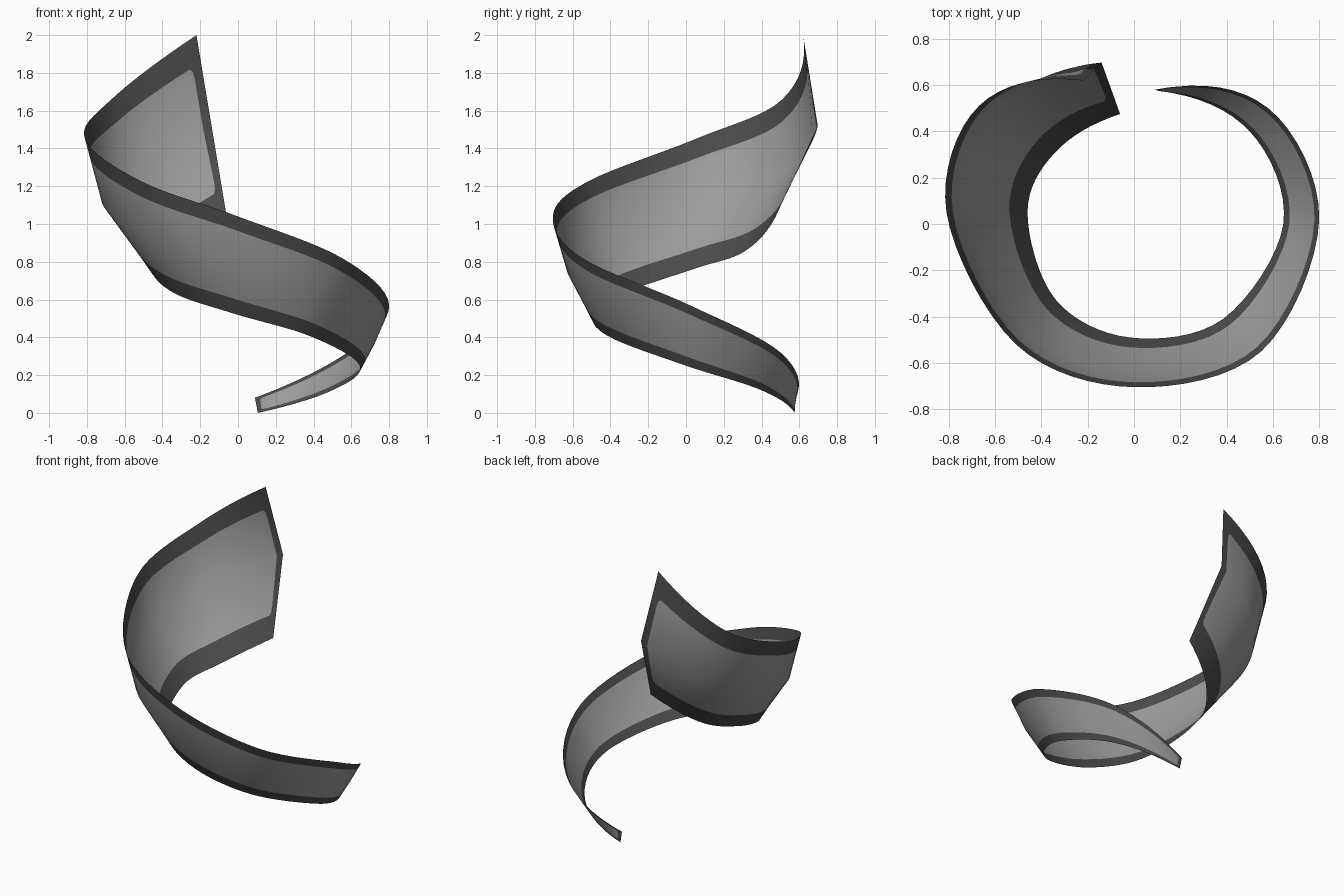
import bpy
from mathutils import Vector

cube = bpy.data.objects.get("Cube")
if cube:
    bpy.data.objects.remove(cube, do_unlink=True)


def make_material(name, value):
    mat = bpy.data.materials.new(name)
    color = (value, value, value, 1)
    mat.use_nodes = True
    mat.diffuse_color = color
    mat.node_tree.nodes["Principled BSDF"].inputs["Base Color"].default_value = color
    return mat


# The two edges of the ribbon, from its narrow foot to its wide top
UPPER_EDGE = [(.09, .58, .08), (.58, .5, .32), (.8, .02, .57), (.55, -.55, .82),
              (0, -.705, 1.04), (-.51, -.52, 1.225), (-.81, .05, 1.45),
              (-.67, .51, 1.66), (-.22, .62, 2)]
LOWER_EDGE = [(.105, .575, 0), (.5, .4, .12), (.645, 0, .25), (.385, -.41, .405),
              (-.02, -.49, .525), (-.34, -.325, .635), (-.46, .05, .765),
              (-.34, .31, .855), (-.06, .475, 1.04)]
BOW = .15        # outward bend of the middle at the top end
BORDER = .15     # share of the width taken by each dark border
SEGMENTS = 64


def smooth_path(keys):
    """Return a function giving the point at u (0 to 1) on a curve through the keys."""
    p = [Vector(k) for k in keys]
    first = 3 * p[0] - 3 * p[1] + p[2]
    last = 3 * p[-1] - 3 * p[-2] + p[-3]
    p = [first] + p + [last]
    spans = len(keys) - 1

    def at(u):
        i = min(int(u * spans), spans - 1)
        t = u * spans - i
        a, b, c, d = p[i:i + 4]
        return b + .5 * t * (c - a + t * (2 * a - 5 * b + 4 * c - d
                                          + t * (3 * (b - c) + d - a)))
    return at


upper, lower = smooth_path(UPPER_EDGE), smooth_path(LOWER_EDGE)


def ribbon_point(u, v):
    """Point at u along and v across the ribbon, creased along its middle."""
    middle = (upper(u) + lower(u)) / 2
    outward = Vector((middle.x + .14, middle.y, 0)).normalized()
    bend = BOW * u * u * (1 - abs(2 * v - 1))
    return lower(u).lerp(upper(u), v) + outward * bend


# Columns along the ribbon, with extra ones that round the panel's corners
start, end = .005, .991
columns = [0, start, start + .002, start + .006]
columns += [i / SEGMENTS for i in range(1, SEGMENTS)]
columns += [end - .004, end - .001, end, 1]
rounding = {1: .06, 2: .02, len(columns) - 2: .06, len(columns) - 3: .02}

verts, faces, slots = [], [], []
for i, u in enumerate(columns):
    b = BORDER + rounding.get(i, 0)
    verts += [ribbon_point(u, v) for v in (0, b, .5, 1 - b, 1)]
for i in range(len(columns) - 1):
    for j in range(4):
        k = i * 5 + j
        faces.append((k, k + 1, k + 6, k + 5))
        inside = 0 < i < len(columns) - 2 and j in (1, 2)
        slots.append(0 if inside else 1)

mesh = bpy.data.meshes.new("spiral_ribbon")
mesh.from_pydata(verts, [], faces)
mesh.materials.append(make_material("grey_panel", .33))
mesh.materials.append(make_material("dark_grey_border", .07))
for face, slot in zip(mesh.polygons, slots):
    face.material_index = slot
    face.use_smooth = True
ribbon = bpy.data.objects.new("spiral_ribbon", mesh)
bpy.context.collection.objects.link(ribbon)
